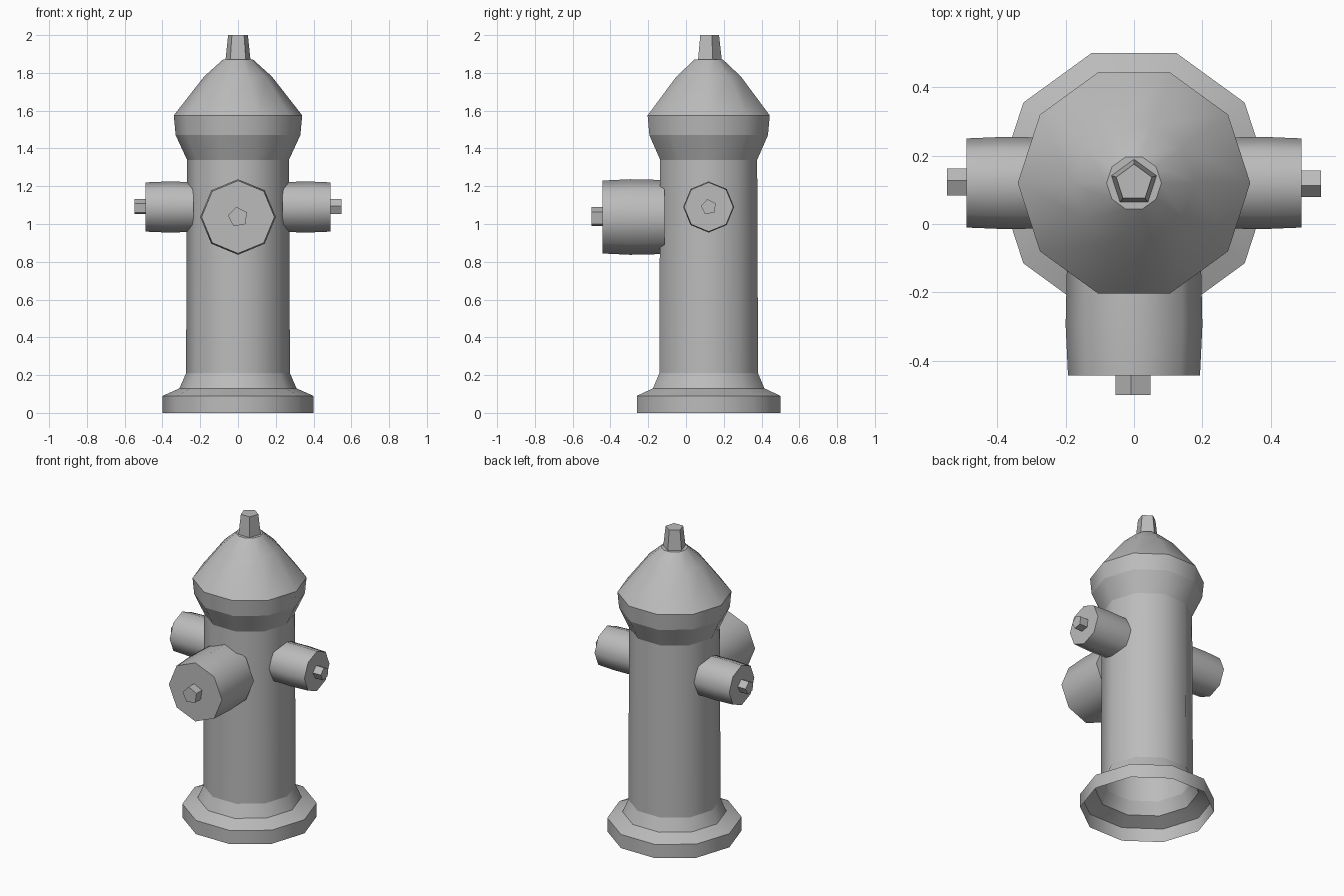
import bpy
import bmesh
from math import cos, sin, pi, radians
from mathutils import Matrix

cube = bpy.data.objects.get("Cube")
if cube:
    bpy.data.objects.remove(cube, do_unlink=True)

grey = bpy.data.materials.new("cast_iron_grey")
grey.use_nodes = True
colour = (0.5, 0.5, 0.5, 1)
grey.diffuse_color = colour
grey.node_tree.nodes["Principled BSDF"].inputs["Base Color"].default_value = colour

UPRIGHT = Matrix.Translation((0, 0.12, 0))


def lathe(name, profile, sides, frame=UPRIGHT, phase=0, caps=(False, False), smooth=38):
    """Turn (radius, height) points around the local z axis of the frame."""
    bm = bmesh.new()
    rings = []
    for r, h in profile:
        angles = [radians(phase) + 2 * pi * i / sides for i in range(sides)]
        rings.append([bm.verts.new((r * cos(a), r * sin(a), h)) for a in angles])
    for low, high in zip(rings, rings[1:]):
        for i in range(sides):
            j = (i + 1) % sides
            bm.faces.new((low[i], low[j], high[j], high[i]))
    if caps[0]:
        bm.faces.new(rings[0][::-1])
    if caps[1]:
        bm.faces.new(rings[-1])
    bm.transform(frame)
    mesh = bpy.data.meshes.new(name)
    bm.to_mesh(mesh)
    bm.free()
    mesh.materials.append(grey)
    obj = bpy.data.objects.new(name, mesh)
    bpy.context.collection.objects.link(obj)
    bpy.ops.object.select_all(action="DESELECT")
    obj.select_set(True)
    bpy.context.view_layer.objects.active = obj
    bpy.ops.object.shade_smooth_by_angle(angle=radians(smooth))
    return obj


# Hollow ten-sided column: flange, barrel, collar and bonnet
lathe("base_flange", [(0.4, 0), (0.4, 0.09), (0.31, 0.13), (0.275, 0.21)], 10)
lathe("barrel", [(0.275, 0.21), (0.27, 1.34)], 10)
lathe("collar", [(0.27, 1.34), (0.33, 1.47)], 10)
lathe("bonnet_rim", [(0.33, 1.47), (0.34, 1.575)], 10)
lathe("bonnet", [(0.34, 1.575), (0.18, 1.78), (0.08, 1.87)], 10, caps=(False, True))

# Five-sided operating nut
lathe("top_nut", [(0.07, 1.865), (0.055, 2)], 5, phase=90, caps=(True, True))

# Eight-sided outlets, each with a five-sided cap nut
SIDEWAYS = Matrix(((0, 0, 1, 0), (1, 0, 0, 0), (0, 1, 0, 0), (0, 0, 0, 1)))


def outlet(name, turn, height, radius, end, nut_radius):
    frame = (Matrix.Translation((0, 0.12, height))
             @ Matrix.Rotation(radians(turn), 4, "Z") @ SIDEWAYS)
    start = 0.235
    barrel = [(radius * 0.98, start), (radius, start + (end - start) * 0.55),
              (radius * 0.965, end)]
    lathe(name + "_outlet", barrel, 8, frame, caps=(True, True), smooth=50)
    lathe(name + "_cap_nut", [(nut_radius, end - 0.005), (nut_radius, end + 0.057)],
          5, frame, phase=28, caps=(True, True))


outlet("left", 0, 1.09, 0.135, 0.49, 0.042)
outlet("right", 180, 1.09, 0.135, 0.49, 0.042)
outlet("front", -90, 1.037, 0.2, 0.563, 0.054)
